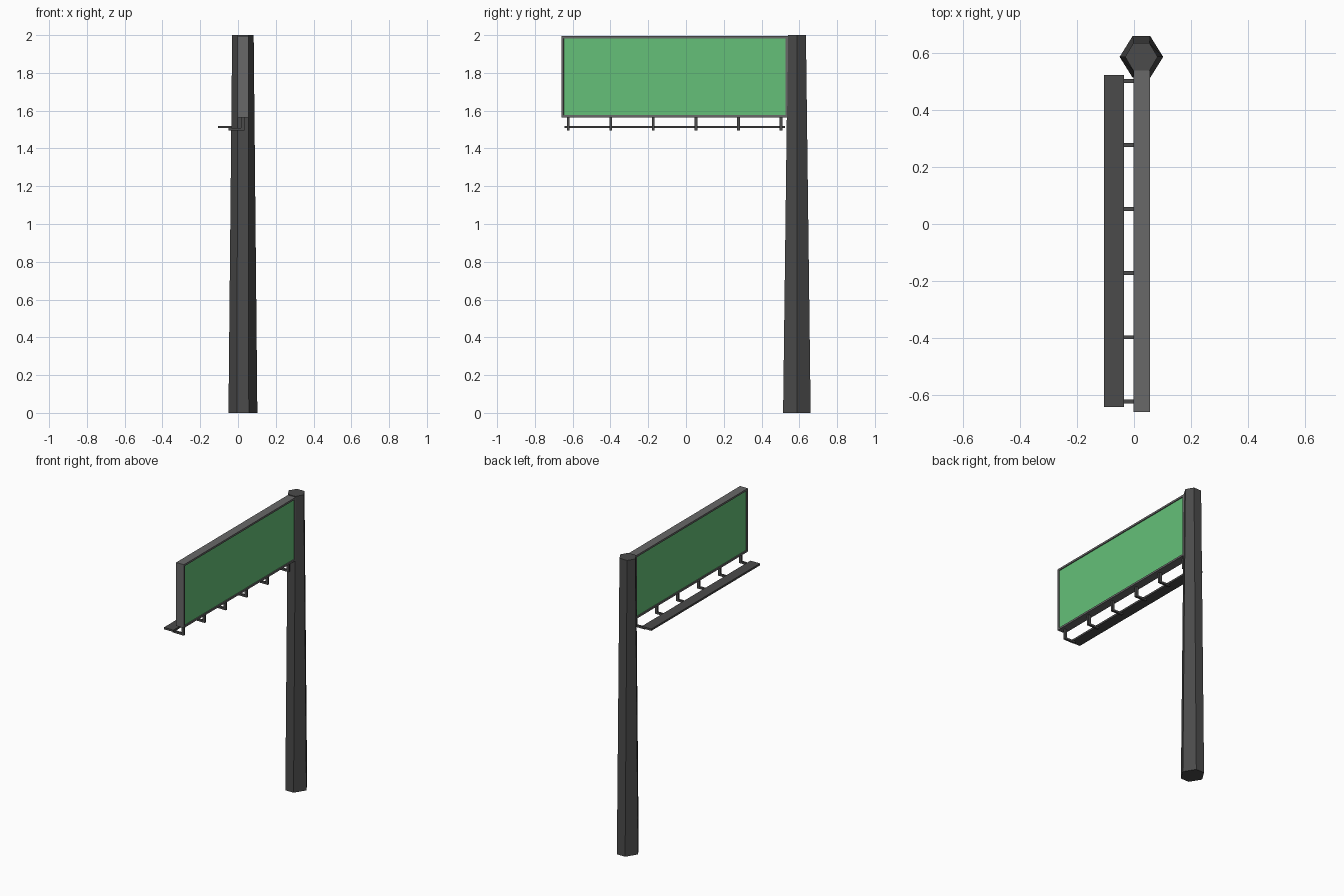
import bpy, bmesh

if "Cube" in bpy.data.objects:
    bpy.data.objects.remove(bpy.data.objects["Cube"])


def material(name, color):
    m = bpy.data.materials.new(name)
    m.diffuse_color = color
    m.use_nodes = True
    m.node_tree.nodes["Principled BSDF"].inputs["Base Color"].default_value = m.diffuse_color
    return m


GREEN = material("sign_green", (0.13, 0.53, 0.19, 1))
STEEL = material("frame_grey", (0.14, 0.14, 0.14, 1))
DARK = material("dark_grey", (0.07, 0.07, 0.07, 1))


def finish(bm, name, *mats):
    bmesh.ops.recalc_face_normals(bm, faces=bm.faces[:])
    me = bpy.data.meshes.new(name)
    bm.to_mesh(me)
    bm.free()
    for m in mats:
        me.materials.append(m)
    ob = bpy.data.objects.new(name, me)
    bpy.context.collection.objects.link(ob)
    return ob


def box(x, y, z):
    bm = bmesh.new()
    bmesh.ops.create_cube(bm, size=1)
    for v in bm.verts:
        v.co = [(a + b) / 2 + c * (b - a) for (a, b), c in zip((x, y, z), v.co)]
    return bm


# Tapered six-sided post
bm = bmesh.new()
rings = []
for z, r, h, a in ((0, 0.0765, 0.031, 0.073), (2, 0.057, 0.0285, 0.048)):
    pts = [(r, 0), (h, a), (-h, a), (-r, 0), (-h, -a), (h, -a)]
    rings.append([bm.verts.new((0.026 + x, 0.587 + y, z)) for x, y in pts])
    bm.faces.new(rings[-1])
for i in range(6):
    j = (i + 1) % 6
    bm.faces.new((rings[0][i], rings[0][j], rings[1][j], rings[1][i]))
finish(bm, "post", DARK)

# Sign box with a recessed green panel on both broad sides
bm = box((-0.002, 0.056), (-0.66, 0.54), (1.565, 1.995))
bm.normal_update()
panels = [f for f in bm.faces if abs(f.normal.x) > 0.9]
bmesh.ops.inset_individual(bm, faces=panels, thickness=0.018, depth=0)
bmesh.ops.inset_individual(bm, faces=panels, thickness=0.0002, depth=-0.006)
for f in panels:
    f.material_index = 1
finish(bm, "sign_panel", STEEL, GREEN)

# Catwalk plank
finish(box((-0.106, -0.035), (-0.642, 0.523), (1.507, 1.52)), "catwalk", DARK)

# L-shaped brackets carrying the catwalk
for i in range(6):
    y = -0.623 + i * 0.2252
    bm = bmesh.new()
    outline = [(0.034, 1.567), (0.016, 1.567), (0.016, 1.509),
               (-0.05, 1.509), (-0.05, 1.496), (0.034, 1.496)]
    face = bm.faces.new([bm.verts.new((x, y - 0.007, z)) for x, z in outline])
    ext = bmesh.ops.extrude_face_region(bm, geom=[face])
    bmesh.ops.translate(bm, vec=(0, 0.014, 0),
                        verts=[g for g in ext["geom"] if isinstance(g, bmesh.types.BMVert)])
    finish(bm, f"bracket_{i + 1}", DARK)
